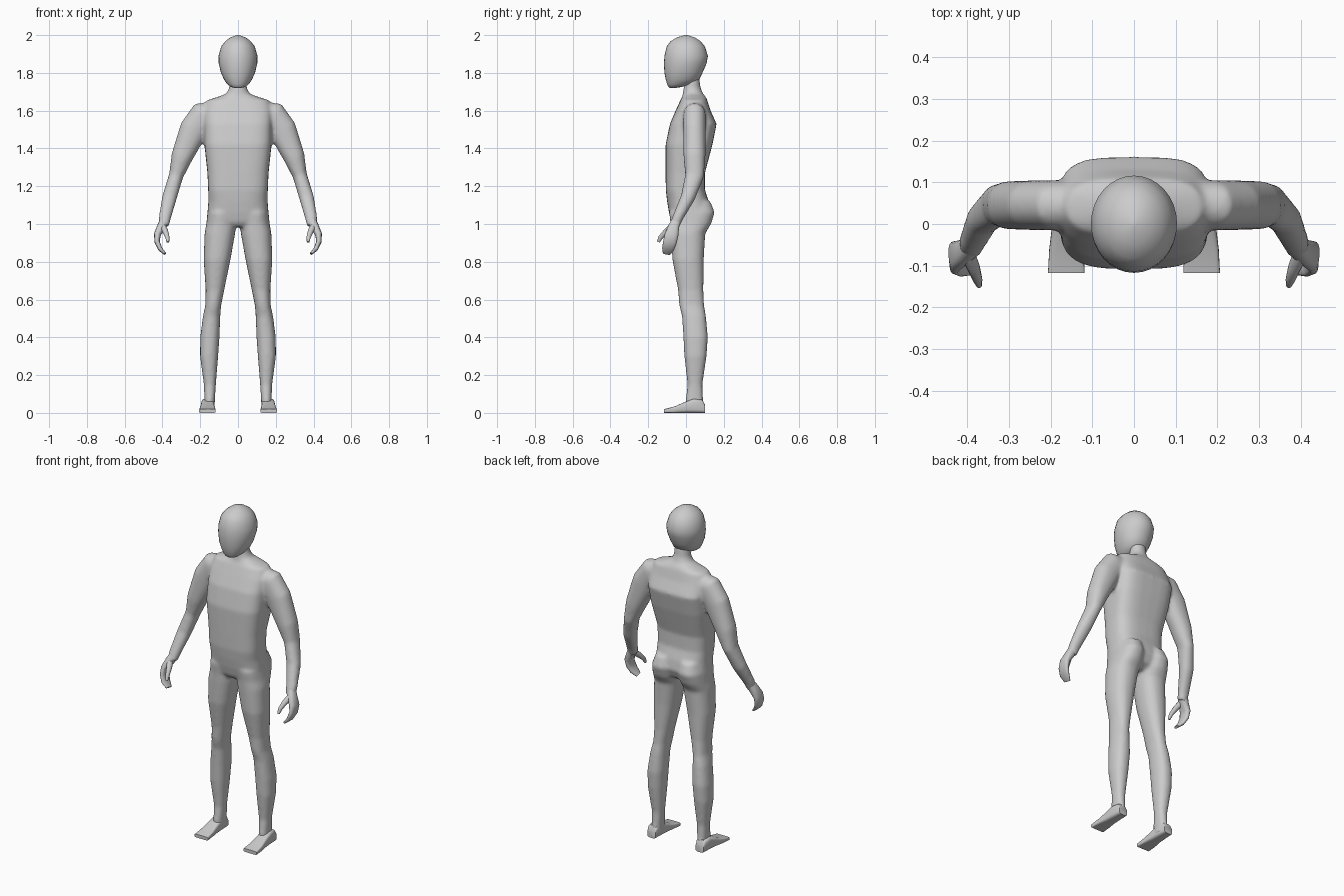
import bpy, bmesh, math
from mathutils import Vector

skin = bpy.data.materials.new("plain grey")
skin.diffuse_color = (0.6, 0.6, 0.6, 1)


def loft(bm, rings, n=24):
    """rings: (centre, u axis, v axis, squareness); skins them and caps both ends."""
    loops = []
    for c, u, v, p in rings:
        loop = []
        for i in range(n):
            a = 2 * math.pi * i / n
            x, y = (math.copysign(abs(k) ** (2 / p), k) for k in (math.cos(a), math.sin(a)))
            loop.append(bm.verts.new(c + u * x + v * y))
        loops.append(loop)
    for a, b in zip(loops, loops[1:]):
        for i in range(n):
            j = (i + 1) % n
            bm.faces.new((a[i], a[j], b[j], b[i]))
    bm.faces.new(loops[0])
    bm.faces.new(loops[-1])


def flat_rings(rows, side=1):
    """rows: (z, x centre, half width, front y, back y, squareness)"""
    return [(Vector((side * cx, (f + b) / 2, z)), Vector((w, 0, 0)),
             Vector((0, (b - f) / 2, 0)), p) for z, cx, w, f, b, p in rows]


def path_rings(rows, side=1, p=2.2):
    """rows: (x, y, z, half thickness sideways, half thickness front to back)"""
    pts = [Vector((side * r[0], r[1], r[2])) for r in rows]
    out = []
    for i, r in enumerate(rows):
        t = (pts[min(i + 1, len(pts) - 1)] - pts[max(i - 1, 0)]).normalized()
        v = Vector((0, 1, 0))
        v = (v - t * v.dot(t)).normalized()
        out.append((pts[i], t.cross(v) * r[3], v * r[4], p))
    return out


def finish(bm, name, angle=60):
    bmesh.ops.recalc_face_normals(bm, faces=bm.faces)
    me = bpy.data.meshes.new(name)
    bm.to_mesh(me)
    bm.free()
    me.materials.append(skin)
    me.polygons.foreach_set("use_smooth", [True] * len(me.polygons))
    me.set_sharp_from_angle(angle=math.radians(angle))
    ob = bpy.data.objects.new(name, me)
    bpy.context.collection.objects.link(ob)
    return ob


torso = [
    (1.79, 0, .043, .0, .068, 2), (1.72, 0, .047, -.013, .078, 2),
    (1.69, 0, .062, -.017, .09, 2.1), (1.672, 0, .11, -.02, .105, 2.3),
    (1.655, 0, .165, -.03, .113, 2.6), (1.60, 0, .182, -.055, .13, 3),
    (1.53, 0, .18, -.085, .162, 3.6), (1.42, 0, .178, -.108, .14, 3.4),
    (1.27, 0, .162, -.108, .10, 3), (1.18, 0, .158, -.107, .10, 3),
    (1.12, 0, .157, -.10, .12, 2.8), (1.06, 0, .162, -.09, .13, 2.8),
    (1.01, 0, .16, -.078, .11, 2.5), (.985, 0, .12, -.06, .07, 2)]
leg = [
    (1.12, .08, .06, -.05, .13, 2.2), (1.06, .086, .076, -.09, .152, 2.3),
    (1.0, .09, .078, -.082, .133, 2.3), (.95, .096, .081, -.08, .102, 2.3),
    (.81, .111, .071, -.072, .094, 2.3), (.65, .122, .049, -.042, .092, 2.3),
    (.57, .131, .042, -.036, .096, 2.3), (.51, .14, .046, -.021, .106, 2.3),
    (.40, .149, .051, -.014, .116, 2.3), (.30, .153, .048, -.009, .109, 2.3),
    (.15, .149, .032, .008, .087, 2.3), (.07, .15, .028, -.002, .091, 2.3),
    (.015, .153, .029, .0, .095, 2.3)]
arm = [
    (.10, .045, 1.59, .06, .055), (.185, .045, 1.57, .08, .06),
    (.235, .045, 1.50, .075, .06), (.297, .045, 1.355, .057, .058),
    (.328, .045, 1.255, .038, .05), (.363, .01, 1.14, .039, .038),
    (.388, -.045, 1.03, .032, .028), (.392, -.06, .99, .027, .027)]

# body: torso, arms and legs fused into one smooth skin
bm = bmesh.new()
loft(bm, flat_rings(torso), 32)
for s in (-1, 1):
    loft(bm, flat_rings(leg, s))
    loft(bm, path_rings(arm, s))
body = finish(bm, "body")
rm = body.modifiers.new("fuse", 'REMESH')
rm.mode = 'VOXEL'
rm.voxel_size = .009
rm.use_smooth_shade = True
sm = body.modifiers.new("soften", 'SMOOTH')
sm.factor = .5
sm.iterations = 8

# head: egg shape with a forward chin
bm = bmesh.new()
loft(bm, flat_rings([
    (2.0, 0, .006, -.008, .008, 2), (1.987, 0, .042, -.05, .048, 2),
    (1.967, 0, .068, -.082, .078, 2), (1.94, 0, .089, -.102, .1, 2),
    (1.89, 0, .103, -.114, .116, 2), (1.85, 0, .102, -.117, .109, 2),
    (1.80, 0, .09, -.114, .087, 2.1), (1.765, 0, .074, -.107, .07, 2.2),
    (1.74, 0, .057, -.1, .03, 2.2), (1.726, 0, .038, -.093, -.02, 2.2),
    (1.72, 0, .018, -.086, -.055, 2)]), 32)
finish(bm, "head", 80)

for s, label in ((-1, "right"), (1, "left")):
    # foot: flat-soled wedge
    bm = bmesh.new()
    loft(bm, [(Vector((s * x, y, h / 2)), Vector((w, 0, 0)), Vector((0, 0, h / 2)), p)
              for y, x, w, h, p in [
                  (-.117, .162, .044, .02, 7), (-.06, .162, .041, .034, 5),
                  (-.01, .161, .036, .056, 4), (.04, .16, .034, .075, 4),
                  (.085, .16, .031, .07, 4), (.1, .16, .027, .045, 4)]])
    finish(bm, label + "_foot", 50)

    # hand: mitten of curled fingers plus a thumb
    bm = bmesh.new()
    loft(bm, path_rings([
        (.388, -.05, 1.02, .024, .024), (.405, -.065, .985, .024, .029),
        (.427, -.076, .945, .018, .036), (.428, -.085, .905, .014, .036),
        (.412, -.095, .868, .012, .032), (.387, -.102, .843, .007, .021)], s, 2.6), 16)
    loft(bm, path_rings([
        (.40, -.07, .99, .018, .018), (.384, -.105, .96, .015, .015),
        (.374, -.134, .93, .011, .012), (.371, -.146, .905, .007, .008)], s), 12)
    finish(bm, label + "_hand", 70)
